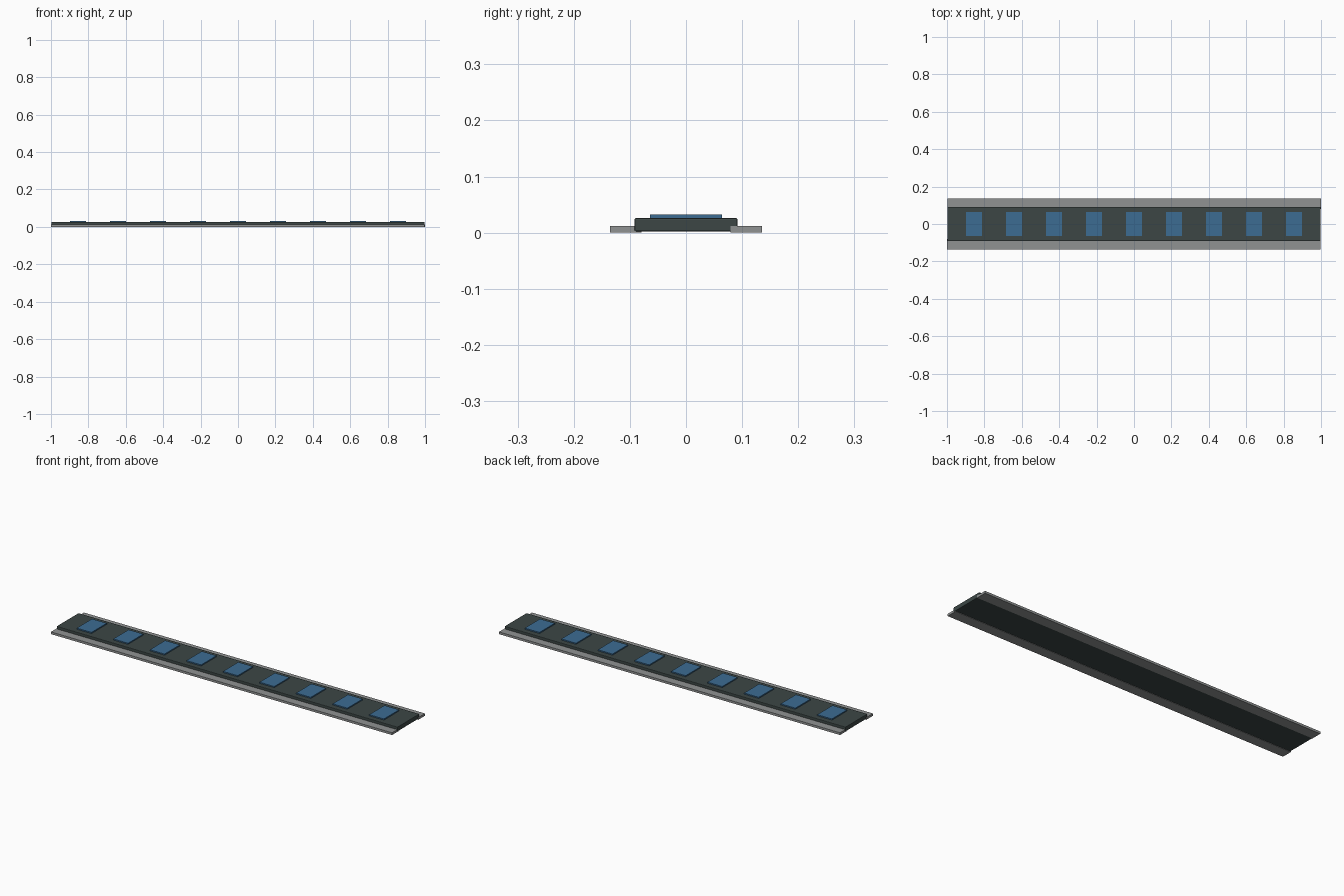
import bpy
import bmesh

cube = bpy.data.objects.get("Cube")
if cube:
    bpy.data.objects.remove(cube, do_unlink=True)


def material(name, rgb):
    mat = bpy.data.materials.new(name)
    mat.use_nodes = True
    mat.diffuse_color = (*rgb, 1)
    mat.node_tree.nodes["Principled BSDF"].inputs["Base Color"].default_value = (*rgb, 1)
    return mat


dark = material("dark belt", (0.045, 0.062, 0.060))
grey = material("rail grey", (0.28, 0.29, 0.29))
blue = material("panel blue", (0.045, 0.15, 0.29))


def box(name, low, high, mat):
    """Box between two opposite corners."""
    bm = bmesh.new()
    bmesh.ops.create_cube(bm, size=1)
    for v in bm.verts:
        v.co = [a if c < 0 else b for a, b, c in zip(low, high, v.co)]
    mesh = bpy.data.meshes.new(name)
    bm.to_mesh(mesh)
    bm.free()
    mesh.materials.append(mat)
    obj = bpy.data.objects.new(name, mesh)
    bpy.context.collection.objects.link(obj)
    return obj


# Belt bed with slightly softened long edges
belt = box("belt", (-0.998, -0.092, 0.002), (0.998, 0.092, 0.026), dark)
bevel = belt.modifiers.new("soft edges", "BEVEL")
bevel.width = 0.003
bevel.segments = 2

# Side rails, each offset slightly towards one end
box("back_rail", (-0.996, 0.079, 0), (1.0, 0.135, 0.012), grey)
box("front_rail", (-1.0, -0.135, 0), (0.996, -0.079, 0.012), grey)

# Row of raised panels
count, pitch = 9, 0.214
for i in range(count):
    x = (i - (count - 1) / 2) * pitch
    box(f"panel_{i + 1}", (x - 0.043, -0.064, 0.024), (x + 0.043, 0.064, 0.032), blue)
